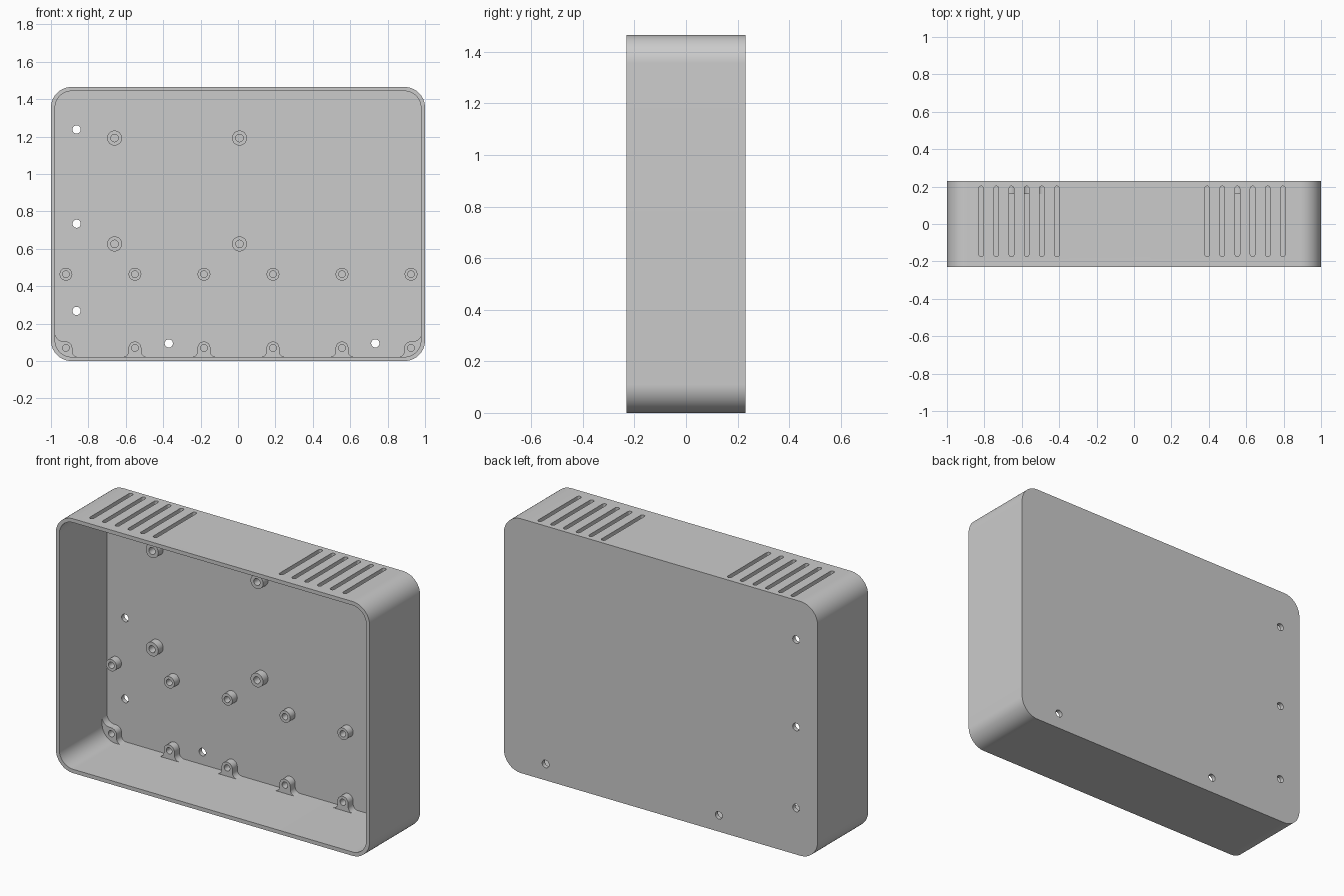
import bpy, bmesh, math

if "Cube" in bpy.data.objects:
    bpy.data.objects.remove(bpy.data.objects["Cube"])

W, H, D = 1.0, 1.465, 0.23      # half width, height, half depth
WALL, RADIUS = 0.022, 0.11
FLOOR, TIP = 0.205, 0.16        # inner face of the back panel, standoff tips

grey = bpy.data.materials.new("light_grey")
grey.use_nodes = True
grey.diffuse_color = (0.6, 0.6, 0.6, 1)
grey.node_tree.nodes["Principled BSDF"].inputs["Base Color"].default_value = (0.6, 0.6, 0.6, 1)


def arc(cx, cy, r, start, end, n=10):
    angles = [math.radians(start + (end - start) * i / n) for i in range(n + 1)]
    return [(cx + r * math.cos(a), cy + r * math.sin(a)) for a in angles]


def circle(cx, cy, r):
    return arc(cx, cy, r, 0, 360, 32)[:-1]


def rounded_box(x, z0, z1, r):
    return (arc(x - r, z1 - r, r, 90, 0, 16) + arc(x - r, z0 + r, r, 0, -90, 16)
            + arc(r - x, z0 + r, r, 270, 180, 16) + arc(r - x, z1 - r, r, 180, 90, 16))


def prisms(name, outlines, lo, hi, axis="y"):
    """One object holding every outline extruded from lo to hi along the axis."""
    bm = bmesh.new()
    for pts in outlines:
        place = (lambda p, t: (p[0], t, p[1])) if axis == "y" else (lambda p, t: (p[0], p[1], t))
        a = [bm.verts.new(place(p, lo)) for p in pts]
        b = [bm.verts.new(place(p, hi)) for p in pts]
        bm.faces.new(a)
        bm.faces.new(b[::-1])
        for i in range(len(pts)):
            j = (i + 1) % len(pts)
            bm.faces.new((a[i], b[i], b[j], a[j]))
    bmesh.ops.recalc_face_normals(bm, faces=bm.faces)
    mesh = bpy.data.meshes.new(name)
    bm.to_mesh(mesh)
    bm.free()
    mesh.materials.append(grey)
    obj = bpy.data.objects.new(name, mesh)
    bpy.context.collection.objects.link(obj)
    return obj


def activate(obj):
    bpy.ops.object.select_all(action="DESELECT")
    obj.select_set(True)
    bpy.context.view_layer.objects.active = obj


def cut(obj, cutter):
    cutter.hide_render = True
    mod = obj.modifiers.new("cut", "BOOLEAN")
    mod.operation, mod.solver, mod.object = "DIFFERENCE", "EXACT", cutter
    activate(obj)
    bpy.ops.object.modifier_apply(modifier=mod.name)
    bpy.data.objects.remove(cutter)


# Open-fronted tray with rounded corners
case = prisms("case_shell", [rounded_box(W, 0, H, RADIUS)], -D, D)
cut(case, prisms("cavity_cutter", [rounded_box(W - WALL, WALL, H - WALL, RADIUS - WALL)],
                 -D - 0.1, FLOOR))

# Mounting holes through the back panel
holes = [(-0.863, 1.238), (-0.863, 0.734), (-0.863, 0.268), (-0.37, 0.094), (0.734, 0.094)]
cut(case, prisms("hole_cutter", [circle(x, z, 0.022) for x, z in holes], 0.15, 0.3))

# Two groups of vent slots in the top wall
slots = []
for first in (-0.817, 0.391):
    for i in range(6):
        x = first + 0.081 * i
        slots.append(arc(x, 0.19, 0.0125, 0, 180) + arc(x, -0.162, 0.0125, 180, 360))
cut(case, prisms("slot_cutter", slots, H - 0.06, H + 0.06, "z"))

# Round standoffs on the back panel
columns = [-0.92 + 0.369 * i for i in range(6)]
large = [(x, z) for x in (-0.66, 0.008) for z in (0.626, 1.192)]
upper = [(x, 0.464) for x in columns]
lower = [(x, 0.07) for x in columns]
outlines = [circle(x, z, 0.04) for x, z in large] + [circle(x, z, 0.034) for x, z in upper]

# Lower standoffs flare into the floor
for x, z in lower[1:-1]:
    outlines.append(arc(x - 0.064, 0.052, 0.03, 270, 360) + arc(x, z, 0.034, 180, 0, 20)
                    + arc(x + 0.064, 0.052, 0.03, 180, 270)
                    + [(x + 0.064, 0.01), (x - 0.064, 0.01)])

# Corner standoffs flare into the floor and the side wall
corner = (arc(-0.92, 0.07, 0.034, 90, 0) + arc(-0.856, 0.052, 0.03, 180, 270)
          + [(-0.856, 0.01)] + arc(-0.89, 0.11, 0.1, 270, 180)
          + [(-0.99, 0.153)] + arc(-0.93, 0.153, 0.049, 180, 270))
outlines += [corner, [(-x + 0.003, z) for x, z in corner]]

standoffs = prisms("standoffs", outlines, TIP, FLOOR + 0.002)
bores = [circle(x, z, 0.02) for x, z in large] + [circle(x, z, 0.018) for x, z in upper + lower]
cut(standoffs, prisms("bore_cutter", bores, TIP - 0.05, FLOOR + 0.05))

for obj in (case, standoffs):
    activate(obj)
    bpy.ops.object.shade_smooth_by_angle(angle=math.radians(30))
